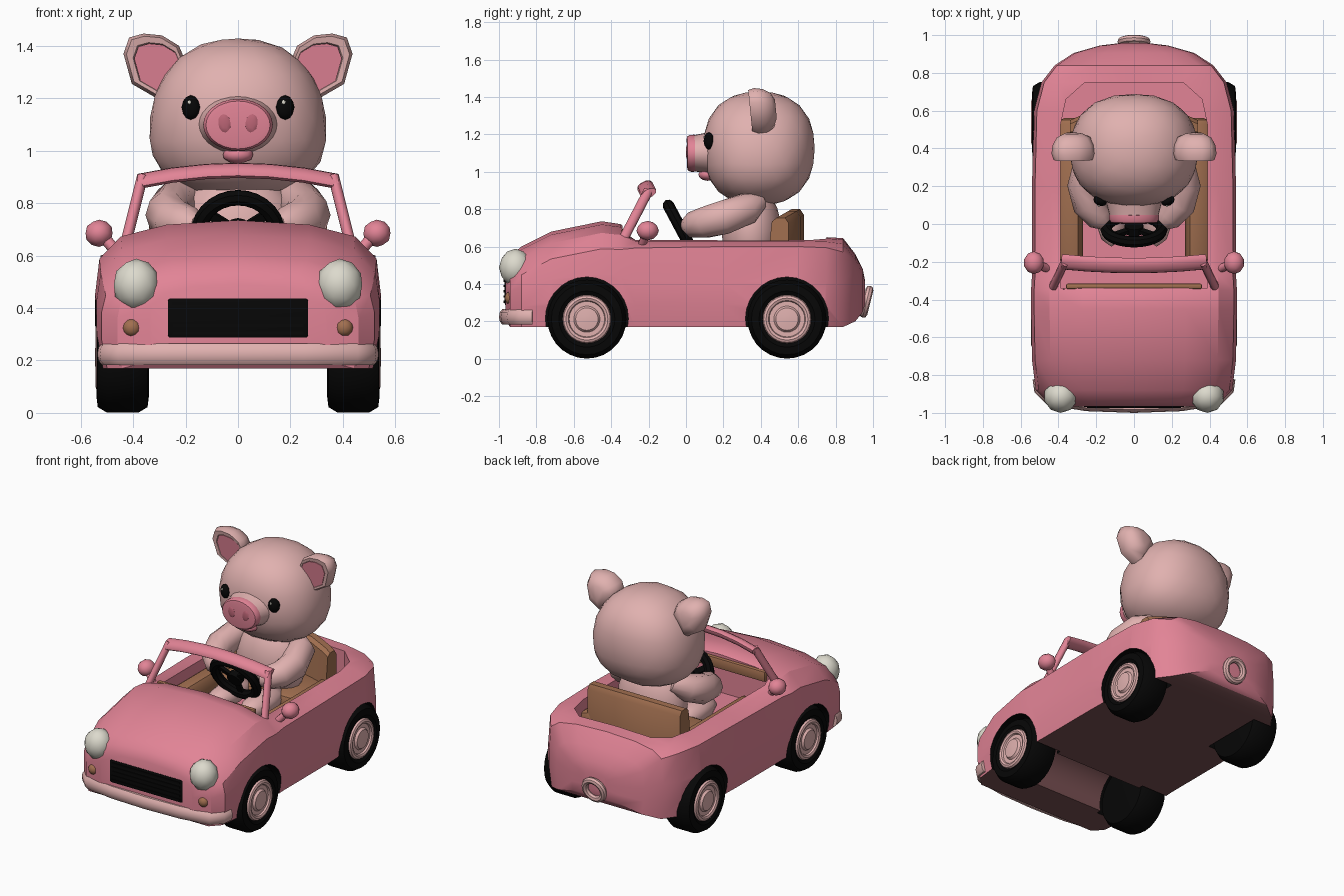
import bpy
import bmesh
from math import radians, pi, cos, sin, hypot
from mathutils import Matrix, Vector

if "Cube" in bpy.data.objects:
    bpy.data.objects.remove(bpy.data.objects["Cube"])


def material(name, rgb):
    m = bpy.data.materials.new(name)
    m.use_nodes = True
    m.diffuse_color = (*rgb, 1)
    m.node_tree.nodes["Principled BSDF"].inputs["Base Color"].default_value = (*rgb, 1)
    return m


PINK = material("car pink", (0.76, 0.23, 0.305))
SKIN = material("pale pink", (0.75, 0.44, 0.43))
ROSE = material("dark rose", (0.50, 0.13, 0.18))
BLACK = material("black rubber", (0.002, 0.002, 0.002))
BROWN = material("tan leather", (0.36, 0.16, 0.08))
CREAM = material("lamp cream", (0.72, 0.70, 0.61))
UNDER = material("dark underbody", (0.19, 0.08, 0.085))


def smooth(ob, angle):
    bpy.ops.object.select_all(action="DESELECT")
    ob.select_set(True)
    bpy.context.view_layer.objects.active = ob
    bpy.ops.object.shade_smooth_by_angle(angle=radians(angle))


def finish(name, bm, mat, angle=35):
    bmesh.ops.recalc_face_normals(bm, faces=bm.faces)
    mesh = bpy.data.meshes.new(name)
    bm.to_mesh(mesh)
    bm.free()
    ob = bpy.data.objects.new(name, mesh)
    bpy.context.collection.objects.link(ob)
    mesh.materials.append(mat)
    smooth(ob, angle)
    return ob


def place(loc, size=(1, 1, 1), rot=(0, 0, 0)):
    m = Matrix.Translation(loc)
    for a, axis in zip(rot, "XYZ"):
        m = m @ Matrix.Rotation(radians(a), 4, axis)
    return m @ Matrix.Diagonal((*size, 1))


def ball(name, loc, radii, mat, rot=(0, 0, 0), detail=2):
    bm = bmesh.new()
    bmesh.ops.create_icosphere(bm, subdivisions=detail, radius=1, matrix=place(loc, radii, rot))
    return finish(name, bm, mat)


def box(name, matrix, mat, bevel=0.0):
    bm = bmesh.new()
    bmesh.ops.create_cube(bm, size=1, matrix=matrix)
    if bevel:
        bmesh.ops.bevel(bm, geom=bm.edges[:], offset=bevel, segments=2, profile=0.5, affect="EDGES")
    return finish(name, bm, mat)


def loft(name, rings, mat, closed=False, angle=35):
    bm = bmesh.new()
    loops = [[bm.verts.new(p) for p in ring] for ring in rings]
    pairs = list(zip(loops, loops[1:] + loops[:1])) if closed else list(zip(loops, loops[1:]))
    for a, b in pairs:
        for i in range(len(a)):
            j = (i + 1) % len(a)
            bm.faces.new((a[i], a[j], b[j], b[i]))
    if not closed:
        bm.faces.new(loops[0])
        bm.faces.new(loops[-1])
    return finish(name, bm, mat, angle)


def lathe(name, profile, matrix, mat, n=28, closed=False):
    """Spin (radius, height) points about the local z axis."""
    rings = [[matrix @ Vector((r * cos(2 * pi * k / n), r * sin(2 * pi * k / n), h))
              for k in range(n)] for r, h in profile]
    return loft(name, rings, mat, closed)


def torus(name, major, minor, matrix, mat):
    prof = [(major + minor * cos(k * pi / 4), minor * sin(k * pi / 4)) for k in range(8)]
    return lathe(name, prof, matrix, mat, closed=True)


def tube(name, points, radii, mat, up=(0, 0, 1), n=10):
    """Sweep an ellipse (side radius, up radius) along the points."""
    pts = [Vector(p) for p in points]
    rings = []
    for i, p in enumerate(pts):
        d = (pts[min(i + 1, len(pts) - 1)] - pts[max(i - 1, 0)]).normalized()
        side = d.cross(Vector(up)).normalized()
        top = side.cross(d)
        a, b = radii[i] if isinstance(radii, list) else radii
        rings.append([p + side * a * cos(2 * pi * k / n) + top * b * sin(2 * pi * k / n)
                      for k in range(n)])
    return loft(name, rings, mat, angle=50)


def cut(ob, cutters):
    for c in cutters:
        mod = ob.modifiers.new("cut", "BOOLEAN")
        mod.operation, mod.solver, mod.object = "DIFFERENCE", "EXACT", c
    deps = bpy.context.evaluated_depsgraph_get()
    mesh = bpy.data.meshes.new_from_object(ob.evaluated_get(deps))
    ob.modifiers.clear()
    ob.data = mesh
    for c in cutters:
        bpy.data.objects.remove(c)


# Car body: sections along y as (y, half width, bottom, top, shoulder drop)
stations = [(-0.965, 0.34, 0.20, 0.49, 1), (-0.94, 0.46, 0.17, 0.55, 1.25), (-0.88, 0.52, 0.17, 0.60, 1.35),
            (-0.72, 0.54, 0.17, 0.68, 1.1), (-0.45, 0.545, 0.17, 0.735, 1), (-0.35, 0.545, 0.17, 0.72, 0.95),
            (-0.27, 0.54, 0.17, 0.655, 0.5), (0.2, 0.54, 0.17, 0.65, 0.4), (0.6, 0.53, 0.17, 0.65, 0.4),
            (0.75, 0.49, 0.17, 0.65, 0.45), (0.84, 0.42, 0.17, 0.645, 0.6), (0.905, 0.32, 0.20, 0.56, 0.8),
            (0.945, 0.18, 0.25, 0.48, 1), (0.957, 0.08, 0.29, 0.42, 1)]
rings = []
for y, w, zb, zt, drop in stations:
    half = [(0.96, 0), (1, 0.25), (1, 0.5)]
    half += [(f, 1 - (1 - h) * drop) for f, h in ((0.97, 0.74), (0.82, 0.89), (0.5, 0.97))]
    pts = [(f * w, zb + h * (zt - zb)) for f, h in half]
    outline = pts + [(0, zt)] + [(-x, z) for x, z in reversed(pts)]
    rings.append([(x, y, z) for x, z in outline])
body = loft("car_body", rings, PINK)

# Cockpit opening and wheel arches
plan = [(0.39, -0.34), (0.39, 0.52), (0.36, 0.66), (0.26, 0.75)]
plan += [(-x, y) for x, y in reversed(plan)]
AXLES = (-0.53, 0.54)
cutters = [loft("cockpit_cutter", [[(x, y, z) for x, y in plan] for z in (0.46, 1.0)], PINK),
           lathe("front_tunnel_cutter", [(0.19, -0.4), (0.19, 0.4)],
                 place((0, AXLES[0], 0.215), rot=(0, 90, 0)), PINK)]
for s in (-1, 1):
    for y in AXLES:
        cutters.append(lathe("arch_cutter", [(0.222, 0.33), (0.222, 0.8)],
                             place((0, y, 0.215), rot=(0, 90 * s, 0)), PINK))
cut(body, cutters)
for m in (UNDER, BLACK):
    body.data.materials.append(m)
for p in body.data.polygons:
    corners = [body.data.vertices[i].co for i in p.vertices]
    if any(all(hypot(v.y - y, v.z - 0.215) < 0.228 for v in corners) for y in AXLES):
        p.material_index = 2 if abs(p.center.x) > 0.3 else 1
    elif p.normal.z < -0.7 and p.center.z < 0.25:
        p.material_index = 1
smooth(body, 30)

# Interior: wrap-around seat back, cushion, side trim and dashboard edge
seat = []
for x in (-0.34, -0.29, -0.16, 0, 0.16, 0.29, 0.34):
    y, top = 0.60 - 0.7 * x * x, 0.80 - 0.4 * x * x
    seat.append([(x, y - 0.09, 0.46), (x, y - 0.06, top - 0.02), (x, y - 0.035, top),
                 (x, y + 0.01, top), (x, y + 0.03, top - 0.03), (x, y + 0.03, 0.46)])
loft("seat_back", seat, BROWN)
box("seat_cushion", place((0, 0.36, 0.50), (0.66, 0.36, 0.10)), BROWN, 0.03)
box("dashboard_edge", place((0, -0.33, 0.66), (0.72, 0.03, 0.07)), BROWN, 0.01)
for s in (-1, 1):
    box("side_trim", place((s * 0.335, 0.18, 0.515), (0.12, 0.76, 0.12), (0, s * 12, 0)), BROWN, 0.03)

# Steering wheel
steer = place((0, -0.025, 0.69), rot=(118, 0, 0))
torus("steering_rim", 0.148, 0.031, steer, BLACK)
lathe("steering_hub", [(0.05, -0.02), (0.05, 0.02)], steer, BLACK, 12)
for a in (35, 145, 270):
    box("steering_spoke", steer @ Matrix.Rotation(radians(a), 4, "Z") @ place((0.08, 0, 0), (0.15, 0.035, 0.02)), BLACK)

# Windscreen frame
for s in (-1, 1):
    tube("windscreen_post", [(s * 0.43, -0.335, 0.64), (s * 0.365, -0.2, 0.90)], (0.021, 0.027), PINK, (0, 1, 0))
tube("windscreen_top", [(x, -0.20 - 0.02 * (1 - (x / 0.38) ** 2), 0.883 + 0.042 * (1 - (x / 0.38) ** 2))
                        for x in (-0.38, -0.25, -0.12, 0, 0.12, 0.25, 0.38)], (0.045, 0.024), PINK, (0, -0.5, 1))

# Bumper, grille and rear ring
arc = [(0.512, -0.82), (0.505, -0.88), (0.45, -0.935), (0.25, -0.966), (0, -0.975)]
arc += [(-x, y) for x, y in reversed(arc[:-1])]
tube("front_bumper", [(x, y, 0.224) for x, y in arc], (0.025, 0.043), SKIN)
box("grille", place((0, -0.952, 0.362), (0.54, 0.036, 0.155)), BLACK, 0.012)
for k in range(5):
    box("grille_bar", place((0, -0.968, 0.305 + k * 0.028), (0.50, 0.014, 0.012)), BLACK)
torus("rear_ring", 0.067, 0.021, place((0, 0.965, 0.305), rot=(76, 0, 0)), SKIN)

# Paired car parts
for s in (-1, 1):
    ball("headlight", (s * 0.388, -0.912, 0.488), (0.09, 0.088, 0.1), CREAM)
    ball("fog_light", (s * 0.405, -0.94, 0.325), (0.035, 0.03, 0.035), BROWN)
    ball("side_mirror", (s * 0.53, -0.205, 0.685), (0.054, 0.06, 0.052), PINK)
    tube("mirror_stalk", [(s * 0.46, -0.235, 0.61), (s * 0.52, -0.21, 0.68)], (0.022, 0.022), PINK)
    for y in AXLES:
        axle = place((s * 0.44, y, 0.212), rot=(0, 90 * s, 0))
        lathe("tyre", [(0.15, -0.1), (0.19, -0.095), (0.211, -0.06), (0.211, 0.06), (0.19, 0.095),
                       (0.15, 0.1), (0.12, 0.08)], axle, BLACK)
        torus("wheel_rim", 0.112, 0.018, axle @ place((0, 0, 0.086)), SKIN)
        lathe("wheel_disc", [(0.11, 0.06), (0.11, 0.088), (0.07, 0.088), (0.06, 0.102), (0.02, 0.106)], axle, SKIN)

# Driver head: rounded box that narrows toward the top
bm = bmesh.new()
bmesh.ops.create_icosphere(bm, subdivisions=3, radius=1)
for v in bm.verts:
    d = v.co.normalized()
    d /= sum(abs(c) ** 2.35 for c in d) ** (1 / 2.35)
    v.co = Vector((d.x * 0.336 * (1 - 0.1 * d.z), 0.39 + d.y * 0.298, 1.124 + d.z * 0.304))
finish("head", bm, SKIN)

# Muzzle, snout and mouth
face = place((0, 0.11, 1.10), (0.13, 0.097, 1), (91, 0, 0))
lathe("muzzle", [(1.3, -0.06), (1.1, 0.01), (0.99, 0.07)], face, SKIN)
lathe("snout", [(1.02, 0.062), (1.02, 0.085), (0.94, 0.102), (0.8, 0.105)], face, PINK)
ball("mouth", (0, 0.115, 0.985), (0.06, 0.05, 0.034), PINK)

# Driver torso
ball("torso", (0, 0.35, 0.68), (0.235, 0.16, 0.25), SKIN, detail=3)

# Paired driver parts
ear = [(0.20, 1.34), (0.225, 1.40), (0.29, 1.44), (0.36, 1.447), (0.415, 1.432),
       (0.437, 1.37), (0.405, 1.255), (0.31, 1.20)]
mid = Vector((0.325, 1.345))


def ear_ring(side, scale, y, shift=0.0):
    pts = [mid + (Vector(p) - mid) * scale for p in ear]
    return [(side * (x - shift), y - 0.1 * (z - 1.34), z - shift) for x, z in pts]


for s in (-1, 1):
    loft("ear", [ear_ring(s, 0.68, 0.375, 0.012), ear_ring(s, 0.76, 0.345, 0.01), ear_ring(s, 0.9, 0.342),
                 ear_ring(s, 1, 0.375), ear_ring(s, 0.95, 0.42), ear_ring(s, 0.75, 0.46),
                 ear_ring(s, 0.4, 0.48)], SKIN, angle=60)
    loft("inner_ear", [ear_ring(s, 0.74, 0.347, 0.012), ear_ring(s, 0.74, 0.355, 0.012)], PINK)
    ball("eye", (s * 0.18, 0.122, 1.165), (0.037, 0.026, 0.047), BLACK, (0, 0, s * 25))
    ball("eye_glint", (s * 0.18 - 0.006, 0.097, 1.185), (0.008, 0.005, 0.009), CREAM, detail=1)
    ball("nostril", (s * 0.052, 0.005, 1.105), (0.024, 0.006, 0.036), ROSE, (0, s * 8, 0))
    tube("arm", [(s * 0.17, 0.39, 0.84), (s * 0.235, 0.33, 0.805), (s * 0.265, 0.2, 0.755),
                 (s * 0.24, 0.1, 0.728), (s * 0.18, 0.03, 0.715), (s * 0.15, 0.0, 0.715)],
         [(0.05, 0.05), (0.085, 0.085), (0.088, 0.095), (0.085, 0.085), (0.07, 0.07), (0.04, 0.04)], SKIN)
    ball("leg", (s * 0.12, 0.08, 0.52), (0.09, 0.2, 0.07), SKIN)
